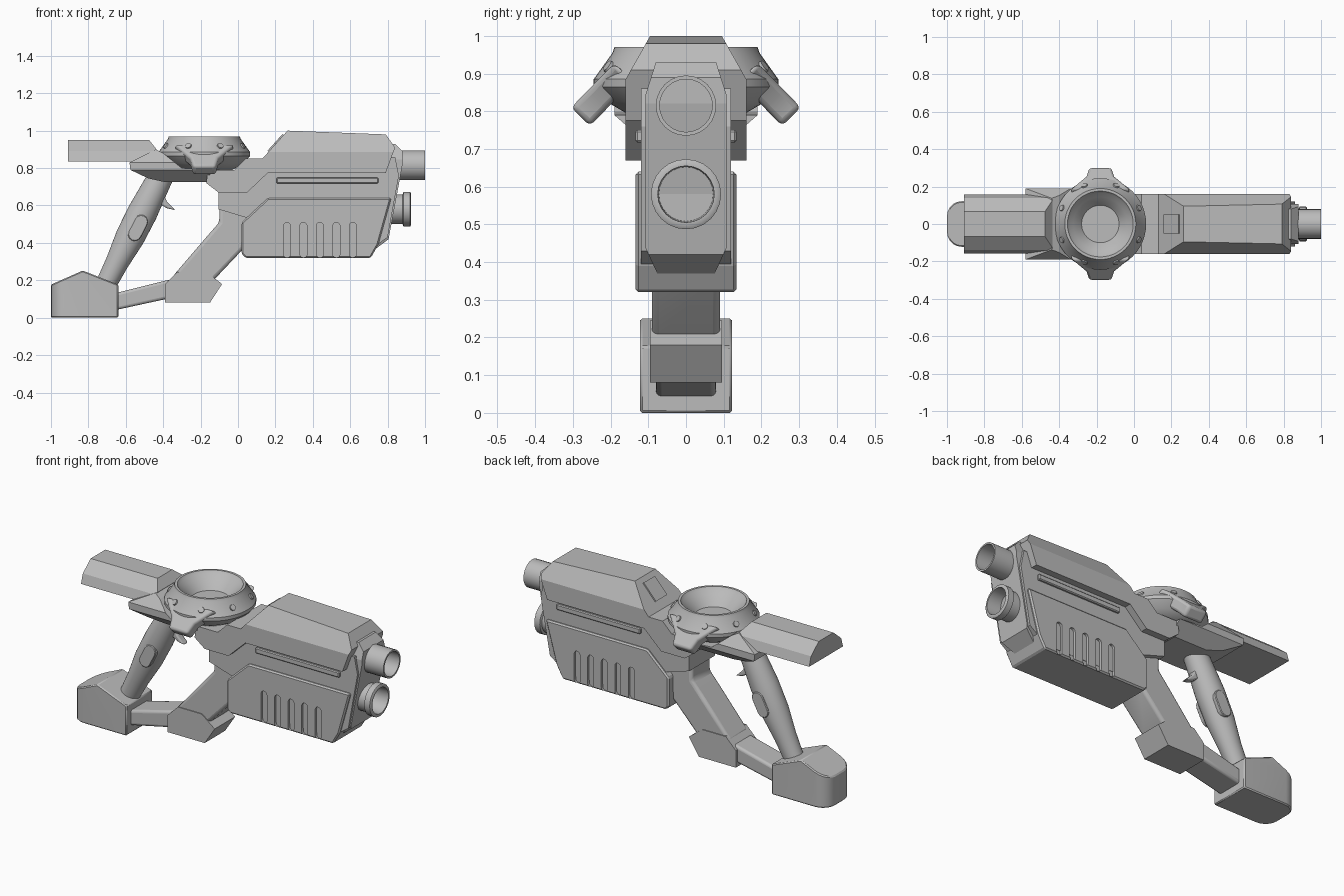
import bpy, bmesh, math
from mathutils import Matrix, Vector

cube = bpy.data.objects.get("Cube")
if cube:
    bpy.data.objects.remove(cube)

grey = bpy.data.materials.new("plain_grey")
grey.use_nodes = True
grey.diffuse_color = (0.5, 0.5, 0.5, 1)
grey.node_tree.nodes["Principled BSDF"].inputs["Base Color"].default_value = (0.5, 0.5, 0.5, 1)


def finish(name, bm, smooth=False, bevel=0, segments=2):
    bmesh.ops.recalc_face_normals(bm, faces=bm.faces)
    mesh = bpy.data.meshes.new(name)
    bm.to_mesh(mesh)
    bm.free()
    mesh.materials.append(grey)
    obj = bpy.data.objects.new(name, mesh)
    bpy.context.collection.objects.link(obj)
    if bevel:
        mod = obj.modifiers.new("Bevel", 'BEVEL')
        mod.width, mod.segments, mod.limit_method = bevel, segments, 'ANGLE'
    if smooth:
        bpy.ops.object.select_all(action='DESELECT')
        obj.select_set(True)
        bpy.context.view_layer.objects.active = obj
        bpy.ops.object.shade_smooth_by_angle(angle=math.radians(35))
    return obj


def prism_mesh(points, y0, y1):
    """Side profile (x, z) extruded across the model."""
    bm = bmesh.new()
    face = bm.faces.new([bm.verts.new((x, y0, z)) for x, z in points])
    ext = bmesh.ops.extrude_face_region(bm, geom=[face])
    verts = [g for g in ext["geom"] if isinstance(g, bmesh.types.BMVert)]
    bmesh.ops.translate(bm, verts=verts, vec=(0, y1 - y0, 0))
    return bm


def prism(name, points, half, chamfers=(), **kw):
    """Symmetric prism; each chamfer is a pair of (y, z) points on a cutting plane."""
    bm = prism_mesh(points, -half, half)
    for (ya, za), (yb, zb) in chamfers:
        for side in (1, -1):
            n = Vector((0, zb - za, ya - yb))
            if n.y < 0:
                n.negate()
            n.y *= side
            cut = bmesh.ops.bisect_plane(bm, geom=bm.verts[:] + bm.edges[:] + bm.faces[:],
                                         plane_co=(0, side * ya, za), plane_no=n, clear_outer=True)
            edges = [g for g in cut["geom_cut"] if isinstance(g, bmesh.types.BMEdge)]
            bmesh.ops.edgeloop_fill(bm, edges=edges)
    return finish(name, bm, **kw)


def lathe(name, profile, loc, rot_y=0, squash=1, steps=32):
    """Spin (radius, height) points about z, then place."""
    bm = bmesh.new()
    vs = [bm.verts.new((r, 0, h)) for r, h in profile]
    es = [bm.edges.new(p) for p in zip(vs, vs[1:])]
    bmesh.ops.spin(bm, geom=vs + es, cent=(0, 0, 0), axis=(0, 0, 1),
                   angle=math.tau, steps=steps, use_merge=True)
    bmesh.ops.remove_doubles(bm, verts=bm.verts, dist=0.0005)
    m = Matrix.Translation(loc) @ Matrix.Rotation(rot_y, 4, 'Y') @ Matrix.Diagonal((1, squash, 1, 1))
    bmesh.ops.transform(bm, matrix=m, verts=bm.verts)
    return finish(name, bm, smooth=True)


def capsule(cx, cz, width, height, tilt=0):
    r, pts = width / 2, []
    for i in range(14):
        a = math.pi * (i if i < 7 else i - 1) / 6
        x, z = r * math.cos(a), r * math.sin(a) + (height / 2 - r) * (1 if i < 7 else -1)
        pts.append((cx + x * math.cos(tilt) + z * math.sin(tilt),
                    cz - x * math.sin(tilt) + z * math.cos(tilt)))
    return pts


# Main body
prism("upper_cover", [(-.17, .72), (-.105, .67), (.05, .67), (.16, .775), (.79, .775), (.84, .91),
                      (.79, .98), (.265, 1), (.13, .85), (.04, .85), (-.02, .79), (-.16, .79)],
      .16, [((.16, .885), (.095, 1))])
prism("middle_body", [(-.105, .69), (-.105, .58), (.06, .53), (.2, .36), (.69, .35), (.8, .43),
                      (.86, .76), (.84, .86), (.16, .8)], .12)
prism("nose_plate", [(.68, .37), (.735, .367), (.805, .42), (.88, .82), (.88, .89),
                     (.84, .93), (.75, .93)], .107,
      [((.08, .93), (.107, .845)), ((.075, .367), (.107, .437))])
lower = prism("lower_cover", [(.02, .34), (.04, .32), (.71, .32), (.75, .39), (.82, .64),
                              (.16, .64), (.02, .51)], .134, bevel=.008, segments=1)

# Vent slots cut into both sides of the lower cover
cutters = []
for i in range(5):
    for side in (1, -1):
        c = finish("slot_cutter", prism_mesh(capsule(.262 + .088 * i, .415, .038, .19), side * .118, side * .2))
        c.hide_render = True
        mod = lower.modifiers.new("Slot", 'BOOLEAN')
        mod.object, mod.solver = c, 'EXACT'
        cutters.append(c)
bpy.context.view_layer.update()
cut_mesh = bpy.data.meshes.new_from_object(lower.evaluated_get(bpy.context.evaluated_depsgraph_get()))
lower.modifiers.clear()
lower.data = cut_mesh
for c in cutters:
    bpy.data.objects.remove(c)

# Side rails and rear sloping panel
prism("side_rails", [(.205, .717), (.75, .717), (.75, .75), (.205, .75)], .134, bevel=.005, segments=1)
prism("rear_panel", [(.164, .888), (.244, .977), (.238, .982), (.158, .893)], .052)

# Barrels
lathe("upper_barrel", [(0, 0), (.08, 0), (.08, .2), (.07, .2), (.07, .06), (0, .06)],
      (.8, 0, .815), math.pi / 2, steps=24)
lathe("lower_barrel", [(0, 0), (.08, 0), (.08, .115), (.093, .12), (.093, .155), (.085, .16),
                       (.075, .16), (.072, .07), (0, .07)], (.765, 0, .58), math.pi / 2, steps=24)

# Rear neck and stock
prism("rear_neck", [(-.58, .83), (-.575, .79), (-.48, .745), (-.39, .725), (-.15, .725), (-.15, .79),
                    (-.3, .8), (-.4, .88), (-.44, .9)], .19,
      [((.19, .83), (.13, .91)), ((.19, .79), (.11, .72))])
prism("stock", [(-.91, .835), (-.45, .835), (-.435, .9), (-.475, .95), (-.91, .95)], .157,
      [((.157, .835), (.14, .89)), ((.14, .89), (.068, .95))])

# Round dish with two drooping tabs
lathe("dish", [(0, .79), (.15, .79), (.21, .825), (.245, .865), (.245, .885), (.195, .955), (.19, .97),
               (.176, .97), (.165, .955), (.145, .94), (.1, .885), (0, .885)], (-.18, 0, 0), steps=48)
for side, label in ((-1, "front"), (1, "back")):
    bm = bmesh.new()
    # outline in (across, along); narrows toward the tip, then tilts downward
    outline = [(-.16, 0), (-.075, .1), (-.06, .165), (.06, .165), (.075, .1), (.16, 0)]
    face = bm.faces.new([bm.verts.new((x, y, 0)) for x, y in outline])
    ext = bmesh.ops.extrude_face_region(bm, geom=[face])
    bmesh.ops.translate(bm, vec=(0, 0, -.07),
                        verts=[g for g in ext["geom"] if isinstance(g, bmesh.types.BMVert)])
    m = Matrix.Translation((-.18, .19, .928)) @ Matrix.Rotation(-.8, 4, 'X')
    bmesh.ops.transform(bm, matrix=Matrix.Diagonal((1, side, 1, 1)) @ m, verts=bm.verts)
    finish(label + "_tab", bm, smooth=True, bevel=.015, segments=3)

# Small round studs on the dish slope
for i in range(8):
    a = math.tau * (i + .5) / 8
    bm = bmesh.new()
    bmesh.ops.create_cone(bm, cap_ends=True, segments=16, radius1=.018, radius2=.016, depth=.012)
    m = Matrix.Translation((-.18, 0, 0)) @ Matrix.Rotation(a, 4, 'Z') \
        @ Matrix.Translation((.222, 0, .918)) @ Matrix.Rotation(.95, 4, 'Y')
    bmesh.ops.transform(bm, matrix=m, verts=bm.verts)
    finish("dish_stud", bm, smooth=True)

# Grip, side pads and trigger
TILT = .47
lathe("grip", [(0, 0), (.056, 0), (.062, .12), (.078, .27), (.08, .42), (.072, .55), (.066, .66), (0, .66)],
      (-.7, 0, .19), TILT, squash=.95)
prism("grip_pads", capsule(-.535, .48, .075, .15, TILT), .079, bevel=.004, segments=1)
prism("trigger", [(-.45, .67), (-.41, .69), (-.38, .62), (-.335, .575), (-.38, .585), (-.44, .62)],
      .022, smooth=True, bevel=.008)

# Lower frame: strut, foot, link bar and base block
prism("front_strut", [(-.1, .62), (-.1, .51), (-.17, .43), (-.35, .22), (-.14, .19), (.03, .37), (.06, .55)],
      .09, smooth=True, bevel=.018, segments=3)
prism("foot", [(-.39, .08), (-.39, .18), (-.325, .245), (-.17, .245), (-.085, .18), (-.15, .08)], .095)
prism("link_bar", [(-.66, .04), (-.36, .105), (-.36, .205), (-.66, .13)], .08,
      smooth=True, bevel=.015, segments=3)
bm = prism_mesh([(-1, .003), (-.64, .003), (-.64, .18), (-.83, .255), (-1, .18)], -.122, .122)
rear = [e for e in bm.edges if all(v.co.x < -.99 for v in e.verts)
        and abs(e.verts[0].co.z - e.verts[1].co.z) > .1]
bmesh.ops.bevel(bm, geom=rear, offset=.08, segments=5, profile=.5, affect='EDGES')
bmesh.ops.translate(bm, verts=bm.verts, vec=(0, 0, -.003))
finish("base_block", bm, smooth=True, bevel=.006, segments=1)
